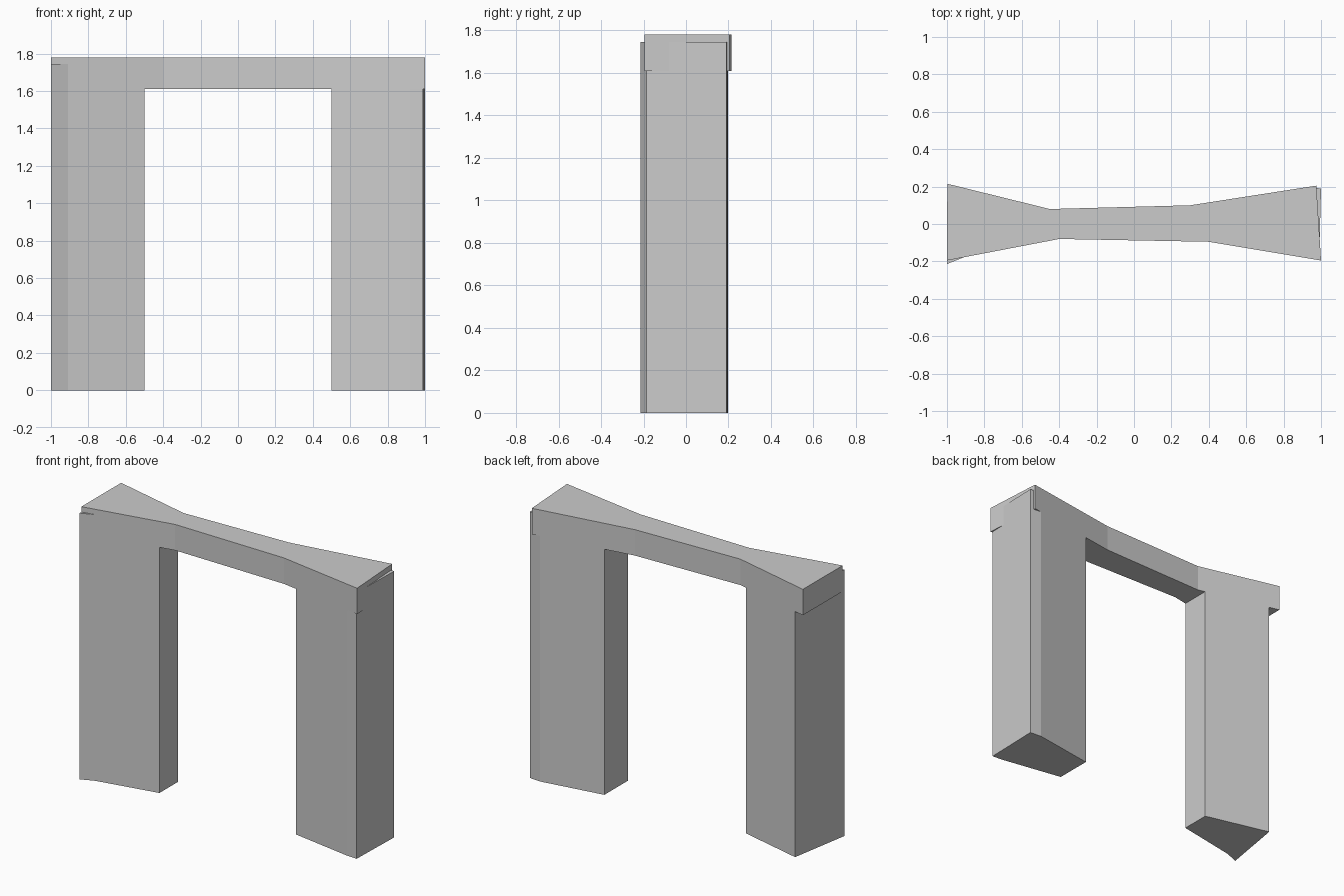
import bpy, bmesh

if "Cube" in bpy.data.objects:
    bpy.data.objects.remove(bpy.data.objects["Cube"])


def prism(name, outline, z0, z1):
    """Extrude a plan outline (counter-clockwise) from z0 to z1."""
    bm = bmesh.new()
    face = bm.faces.new([bm.verts.new((x, y, z0)) for x, y in outline])
    grown = bmesh.ops.extrude_face_region(bm, geom=[face], use_keep_orig=True)
    top = [v for v in grown["geom"] if isinstance(v, bmesh.types.BMVert)]
    bmesh.ops.translate(bm, vec=(0, 0, z1 - z0), verts=top)
    bmesh.ops.recalc_face_normals(bm, faces=bm.faces)
    mesh = bpy.data.meshes.new(name)
    bm.to_mesh(mesh)
    bm.free()
    obj = bpy.data.objects.new(name, mesh)
    bpy.context.collection.objects.link(obj)
    return obj


def on_edge(line, x):
    """Point on a plan polyline at x, so the legs sit flush with the lintel."""
    for (xa, ya), (xb, yb) in zip(line, line[1:]):
        if xa <= x <= xb:
            return (x, ya + (yb - ya) * (x - xa) / (xb - xa))


# Hourglass plan of the lintel
front = [(-1.0, -0.195), (-0.4, -0.08), (0.4, -0.095), (1.0, -0.195)]
back = [(-0.998, 0.215), (-0.45, 0.08), (0.3, 0.1), (0.975, 0.205)]
prism("lintel", front + back[::-1], 1.61, 1.78)

# Legs: flush with the lintel near the opening, skewed at the outer ends
prism("left_leg", [(-1.0, -0.214), on_edge(front, -0.91), on_edge(front, -0.5),
                   on_edge(back, -0.5), on_edge(back, -0.93)], 0, 1.745)
prism("right_leg", [on_edge(front, 0.5), on_edge(front, 0.92), (0.99, -0.186),
                    (1.0, 0.19), on_edge(back, 0.92), on_edge(back, 0.5)], 0, 1.745)
